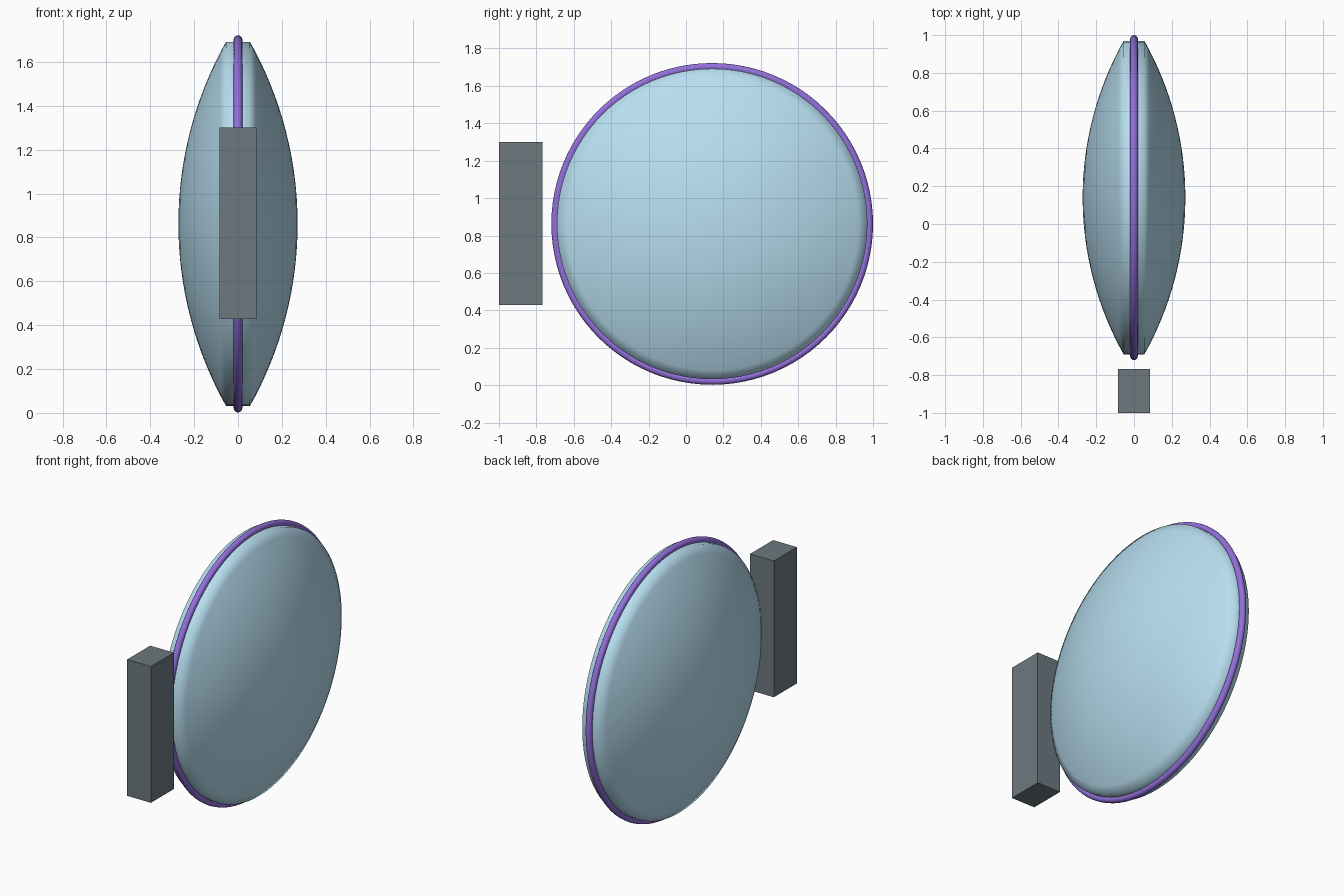
import bpy, bmesh, math
from mathutils import Matrix, Vector

if "Cube" in bpy.data.objects:
    bpy.data.objects.remove(bpy.data.objects["Cube"])

CY, CZ = 0.14, 0.862          # centre of the disc
R_LENS, HALF_EDGE, HALF_THICK = 0.83, 0.055, 0.272


def paint(obj, name, rgb):
    mat = bpy.data.materials.new(name)
    mat.diffuse_color = (*rgb, 1)
    mat.use_nodes = True
    mat.node_tree.nodes["Principled BSDF"].inputs["Base Color"].default_value = mat.diffuse_color
    obj.data.materials.append(mat)


# Biconvex lens: spherical cap profile spun round the x axis
sag = HALF_THICK - HALF_EDGE
R = (R_LENS ** 2 + sag ** 2) / (2 * sag)
amax = math.asin(R_LENS / R)
n = 16
cap = [(R * math.sin(amax * i / n), HALF_THICK - R + R * math.cos(amax * i / n))
       for i in range(n + 1)]
profile = cap + [(r, -x) for r, x in reversed(cap)]
bm = bmesh.new()
verts = [bm.verts.new((x, 0, r)) for r, x in profile]
edges = [bm.edges.new(p) for p in zip(verts, verts[1:])]
bmesh.ops.spin(bm, geom=verts + edges, cent=(0, 0, 0), axis=(1, 0, 0),
               angle=2 * math.pi, steps=96)
bmesh.ops.remove_doubles(bm, verts=bm.verts, dist=0.0005)
bmesh.ops.recalc_face_normals(bm, faces=bm.faces)
mesh = bpy.data.meshes.new("lens")
bm.to_mesh(mesh)
bm.free()
mesh.shade_smooth()
lens = bpy.data.objects.new("lens", mesh)
lens.location = (0, CY, CZ)
bpy.context.collection.objects.link(lens)
paint(lens, "pale_blue", (0.48, 0.74, 0.88))

# Round rim tube
bpy.ops.mesh.primitive_torus_add(major_radius=0.84, minor_radius=0.02,
                                 major_segments=96, minor_segments=16,
                                 location=(0, CY, CZ),
                                 rotation=(0, math.pi / 2, 0))
rim = bpy.context.object
rim.name = "rim"
rim.data.shade_smooth()
paint(rim, "purple", (0.29, 0.16, 0.71))

# Upright block beside the disc
bpy.ops.mesh.primitive_cube_add(size=1, location=(0, -0.884, 0.865))
block = bpy.context.object
block.name = "side_block"
block.data.transform(Matrix.Diagonal(Vector((0.168, 0.232, 0.872, 1))))
paint(block, "slate_grey", (0.15, 0.19, 0.21))
